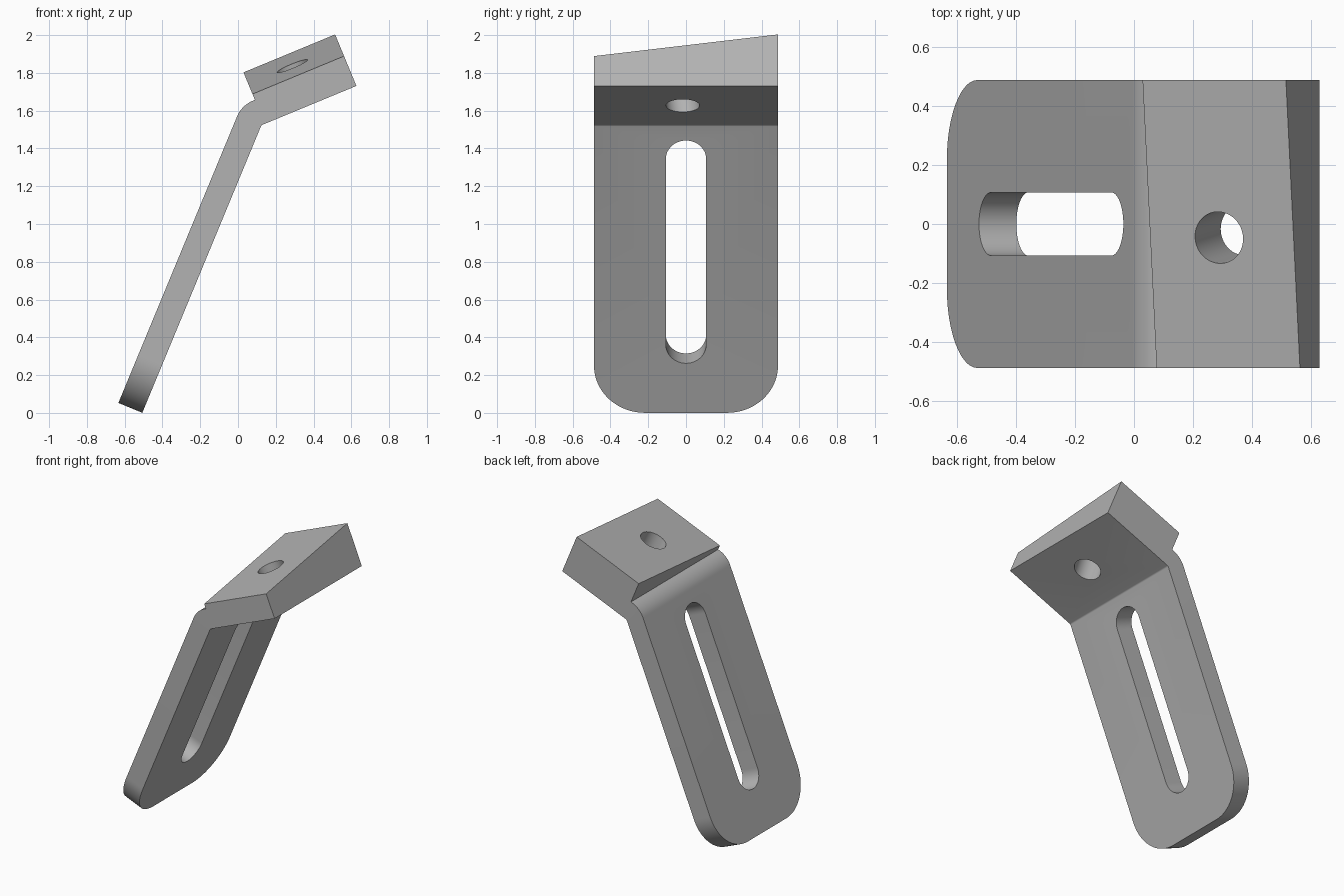
import bpy, bmesh
from math import sin, cos, pi, radians, tan
from mathutils import Vector, Matrix

cube = bpy.data.objects.get("Cube")
if cube:
    bpy.data.objects.remove(cube, do_unlink=True)

grey = bpy.data.materials.new("plain_grey")
grey.use_nodes = True
colour = (0.45, 0.45, 0.45, 1)
grey.diffuse_color = colour
grey.node_tree.nodes["Principled BSDF"].inputs["Base Color"].default_value = colour

HALF, THICK = 0.487, 0.137
BEND = 0.015                                   # inside bend radius
LEG, HEAD = radians(67.5), radians(22.5)       # slopes of the two arms


def direction(a):
    return Vector((cos(a), 0, sin(a)))


leg_dir, leg_up = direction(LEG), direction(LEG + pi / 2)
head_dir, head_up = direction(HEAD), direction(HEAD + pi / 2)
corner = Vector((0.124, 0, 1.523))             # inside corner of the bend
foot = corner - leg_dir * 1.648
tip = Vector((0.627, 0, 1.731))


def mesh_object(name, bm):
    bmesh.ops.recalc_face_normals(bm, faces=bm.faces)
    mesh = bpy.data.meshes.new(name)
    bm.to_mesh(mesh)
    bm.free()
    mesh.materials.append(grey)
    ob = bpy.data.objects.new(name, mesh)
    bpy.context.collection.objects.link(ob)
    return ob


# Bent plate with a wedge-shaped pad, as one side profile joined front to back
centre = corner - leg_up * BEND - leg_dir * BEND * tan((LEG - HEAD) / 2)
angles = [LEG + pi / 2 + (HEAD - LEG) * i / 12 for i in range(13)]


def profile(y, pad_height):
    inner = [centre + direction(a) * BEND for a in angles[::-3]]
    outer = [centre + direction(a) * (BEND + THICK) for a in angles]
    step = tip - head_dir * 0.525
    pts = [foot + leg_up * THICK] + outer
    pts += [step + head_up * THICK, step + head_up * pad_height]
    pts += [tip + head_up * pad_height, tip] + inner + [foot]
    return [p + Vector((0, y, 0)) for p in pts]


bm = bmesh.new()
front = [bm.verts.new(p) for p in profile(-HALF, 0.171)]
back = [bm.verts.new(p) for p in profile(HALF, 0.295)]
count = len(front)
bm.faces.new(front)
bm.faces.new(back[::-1])
for i in range(count):
    j = (i + 1) % count
    bm.faces.new((front[i], front[j], back[j], back[i]))

# Rounded foot corners and smaller rounded pad corners
pad_top = len(angles) + 3
foot_edges = [bm.edges.get((s[0], s[-1])) for s in (front, back)]
pad_edges = [bm.edges.get((s[pad_top], s[pad_top + 1])) for s in (front, back)]
for edges, radius, segments in ((foot_edges, 0.27, 20), (pad_edges, 0.06, 10)):
    bmesh.ops.bevel(bm, geom=edges, offset=radius, segments=segments,
                    profile=0.5, affect='EDGES')
bracket = mesh_object("bent_bracket", bm)


def cutter(name, outline, origin, along, up, depth):
    """Prism from a flat outline of (along, y) pairs, pushed both ways along up."""
    bm = bmesh.new()
    side = up.cross(along)
    rings = [[bm.verts.new(origin + along * a + side * b + up * d) for a, b in outline]
             for d in (-depth, depth)]
    bm.faces.new(rings[0])
    bm.faces.new(rings[1][::-1])
    for i in range(len(outline)):
        j = (i + 1) % len(outline)
        bm.faces.new((rings[0][i], rings[0][j], rings[1][j], rings[1][i]))
    ob = mesh_object(name, bm)
    ob.hide_render = True
    return ob


def slot_outline(length, radius, n=24):
    right = [(length / 2 + radius * cos(t), radius * sin(t))
             for t in (-pi / 2 + pi * i / n for i in range(n + 1))]
    return right + [(-a, -b) for a, b in right]


# Long slot through the leg, round hole square to the sloping pad
slot = cutter("slot_cutter", slot_outline(1.063, 0.107),
              foot + leg_dir * 0.922, leg_dir, leg_up, 0.3)
hole_axis = (head_up + Vector((0, -0.128, 0))).normalized()
circle = [(0.088 * cos(2 * pi * i / 48), 0.088 * sin(2 * pi * i / 48)) for i in range(48)]
hole = cutter("hole_cutter", circle, tip - head_dir * 0.273 + Vector((0, -0.017, 0)),
              head_dir, hole_axis, 0.45)

bpy.context.view_layer.objects.active = bracket
bracket.select_set(True)
for tool in (slot, hole):
    mod = bracket.modifiers.new(tool.name, 'BOOLEAN')
    mod.operation, mod.solver, mod.object = 'DIFFERENCE', 'EXACT', tool
    bpy.ops.object.modifier_apply(modifier=mod.name)
    bpy.data.objects.remove(tool, do_unlink=True)
bpy.ops.object.shade_smooth_by_angle(angle=radians(25))
